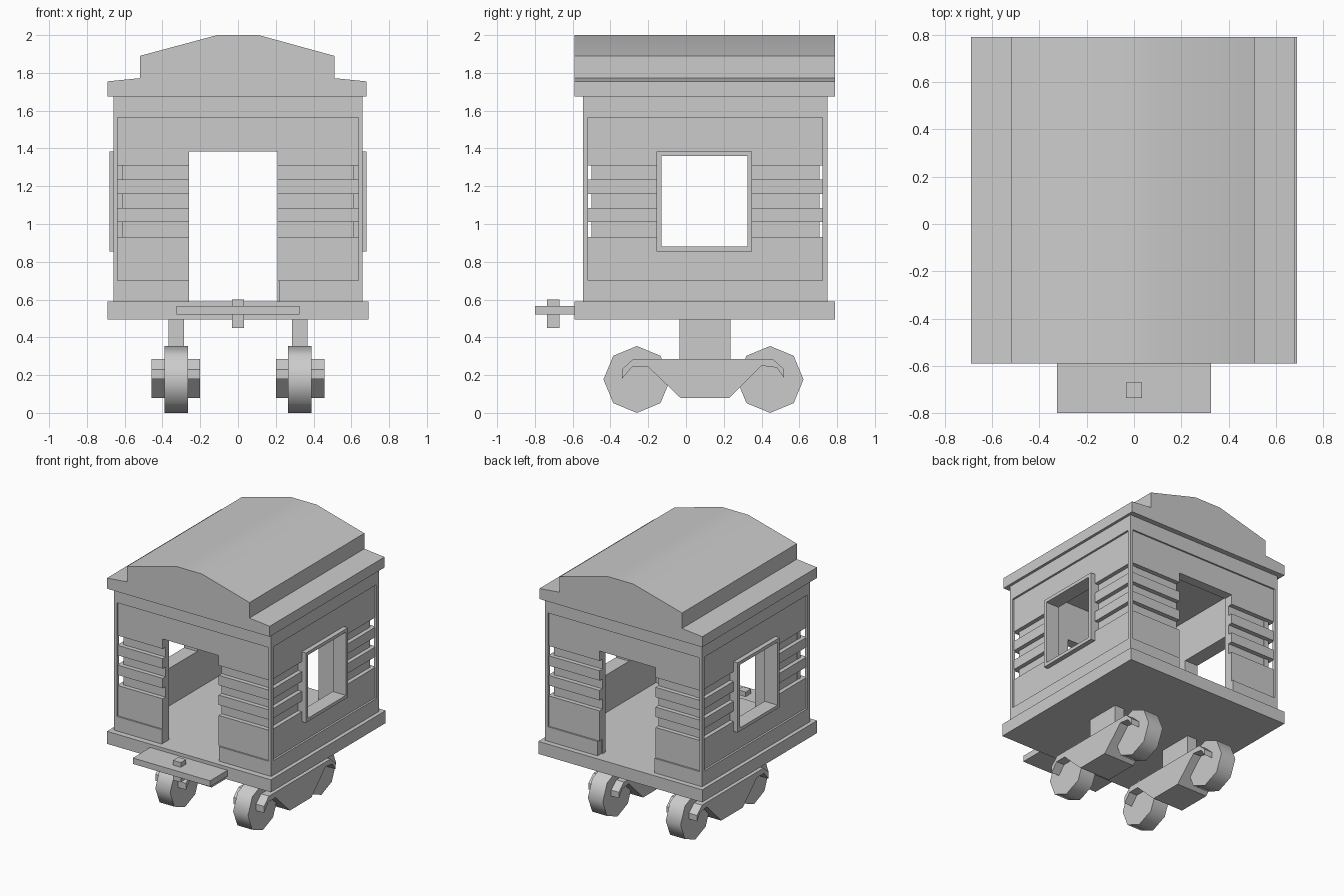
import bpy, bmesh, math
from mathutils import Matrix, Vector

if "Cube" in bpy.data.objects:
    bpy.data.objects.remove(bpy.data.objects["Cube"])


def finish(name, bm, smooth=None):
    bmesh.ops.recalc_face_normals(bm, faces=bm.faces)
    me = bpy.data.meshes.new(name)
    bm.to_mesh(me)
    bm.free()
    ob = bpy.data.objects.new(name, me)
    bpy.context.collection.objects.link(ob)
    if smooth:
        bpy.ops.object.select_all(action='DESELECT')
        ob.select_set(True)
        bpy.context.view_layer.objects.active = ob
        bpy.ops.object.shade_smooth_by_angle(angle=math.radians(smooth))
    return ob


def boxes(name, items):
    """One object from boxes given as (x0, x1, y0, y1, z0, z1)."""
    bm = bmesh.new()
    for x0, x1, y0, y1, z0, z1 in items:
        mid = Vector((x0 + x1, y0 + y1, z0 + z1)) / 2
        bmesh.ops.create_cube(bm, size=1, matrix=Matrix.Translation(mid)
                              @ Matrix.Diagonal((abs(x1 - x0), abs(y1 - y0), z1 - z0, 1)))
    return finish(name, bm)


def prism(name, pts, lo, hi, axis, smooth=None):
    """Extrude a profile along x (points are y,z) or along y (points are x,z)."""
    bm = bmesh.new()
    co = (lambda a, b: (lo, a, b)) if axis == 'x' else (lambda a, b: (a, lo, b))
    f = bm.faces.new([bm.verts.new(co(a, b)) for a, b in pts])
    ext = bmesh.ops.extrude_face_region(bm, geom=[f])
    d = (hi - lo, 0, 0) if axis == 'x' else (0, hi - lo, 0)
    bmesh.ops.translate(bm, vec=d, verts=[v for v in ext['geom'] if isinstance(v, bmesh.types.BMVert)])
    return finish(name, bm, smooth)


CY = 0.1025                 # body centre in y
HX, HY = 0.66, 0.6475       # body half sizes
SLATS = [(1.31, 1.385), (1.16, 1.235), (1.01, 1.085), (0.70, 0.93)]


def end_piece(s, a0, a1, d0, d1, z0, z1):
    """Box in the front (s=-1) or back wall; d is depth below the outer face."""
    y = sorted((CY + s * (HY - d0), CY + s * (HY - d1)))
    return (a0, a1, y[0], y[1], z0, z1)


def side_piece(s, a0, a1, d0, d1, z0, z1):
    """Box in the left (s=-1) or right wall."""
    x = sorted((s * (HX - d0), s * (HX - d1)))
    return (x[0], x[1], a0, a1, z0, z1)


# floor and coupling
boxes("floor", [(-0.69, 0.69, -0.59, 0.79, 0.495, 0.59)])
boxes("coupling_plate", [(-0.325, 0.325, -0.8, -0.58, 0.52, 0.565)])
boxes("coupling_pin", [(-0.033, 0.033, -0.735, -0.67, 0.45, 0.6)])

# roof
prism("roof", [(-0.69, 1.675), (0.68, 1.675), (0.68, 1.755), (0.51, 1.772), (0.51, 1.89),
               (0.11, 2.0), (-0.11, 2.0), (-0.52, 1.89), (-0.52, 1.772), (-0.69, 1.755)],
      -0.59, 0.79, 'y', 25)

# corner posts
boxes("corner_posts", [(sx * HX, sx * (HX - 0.022), CY + sy * HY, CY + sy * (HY - 0.027), 0.59, 1.675)
                       for sx in (-1, 1) for sy in (-1, 1)])

# front and back walls with door openings
DL, DR = -0.26, 0.21
for s, name in ((-1, "front_wall"), (1, "back_wall")):
    p = [end_piece(s, -HX, HX, 0, 0.085, 1.565, 1.675),
         end_piece(s, -0.64, 0.64, 0.012, 0.085, 1.385, 1.565)]
    for a0, a1, sill in ((-0.64, DL, (-HX, DL)), (DR, 0.64, (DR + 0.01, HX))):
        p.append(end_piece(s, *sill, 0, 0.085, 0.59, 0.70))
        p.append(end_piece(s, max(a0, -0.615), min(a1, 0.615), 0.046, 0.085, 0.59, 1.5))
        p += [end_piece(s, a0, a1, 0.012, 0.06, z0, z1) for z0, z1 in SLATS]
    boxes(name, p)

# side walls with window openings
W0, W1, B0, B1 = -0.13, 0.325, -0.52, 0.725
for s, name in ((-1, "left"), (1, "right")):
    p = [side_piece(s, CY - HY, CY + HY, 0, 0.085, 1.565, 1.675),
         side_piece(s, B0, B1, 0.015, 0.085, 1.385, 1.565),
         side_piece(s, CY - HY, CY + HY, 0, 0.085, 0.59, 0.70),
         side_piece(s, B0, B1, 0.015, 0.085, 0.70, 0.87)]
    for a0, a1 in ((B0, W0 - 0.015), (W1 + 0.015, B1)):
        p.append(side_piece(s, max(a0, -0.50), min(a1, 0.708), 0.046, 0.085, 0.6, 1.5))
        p += [side_piece(s, a0, a1, 0.015, 0.06, z0, z1) for z0, z1 in SLATS]
    boxes(name + "_wall", p)
    # window frame
    boxes(name + "_window_frame",
          [side_piece(s, -0.155, W0, -0.02, 0.09, 0.855, 1.385),
           side_piece(s, W1, 0.35, -0.02, 0.09, 0.855, 1.385),
           side_piece(s, W0, W1, -0.02, 0.09, 0.855, 0.88),
           side_piece(s, W0, W1, -0.02, 0.09, 1.36, 1.385)])

# bogies: side frames with drooping arms, centre block, strut and two wheels
ARM = [(-0.34, 0.18), (-0.34, 0.23), (-0.28, 0.285), (0.46, 0.285), (0.52, 0.23), (0.52, 0.185),
       (0.48, 0.24), (0.40, 0.25), (0.23, 0.08), (-0.03, 0.08), (-0.20, 0.243), (-0.285, 0.243)]
BLOCK = [(-0.20, 0.243), (-0.20, 0.285), (0.40, 0.285), (0.40, 0.25), (0.23, 0.08), (-0.03, 0.08)]
for s, name in ((-1, "left"), (1, "right")):
    prism(name + "_bogie_outer_frame", ARM, s * 0.39, s * 0.457, 'x')
    prism(name + "_bogie_inner_frame", ARM, s * 0.20, s * 0.265, 'x')
    prism(name + "_bogie_block", BLOCK, s * 0.265, s * 0.39, 'x')
    boxes(name + "_bogie_strut", [(s * 0.285, s * 0.367, -0.035, 0.235, 0.27, 0.5)])
    for end, y in (("front", -0.26), ("back", 0.445)):
        ring = [(y + 0.177 * math.cos(k * math.pi / 4), 0.177 + 0.177 * math.sin(k * math.pi / 4))
                for k in range(8)]
        prism(f"{name}_{end}_wheel", ring, s * 0.265, s * 0.39, 'x', 50)
